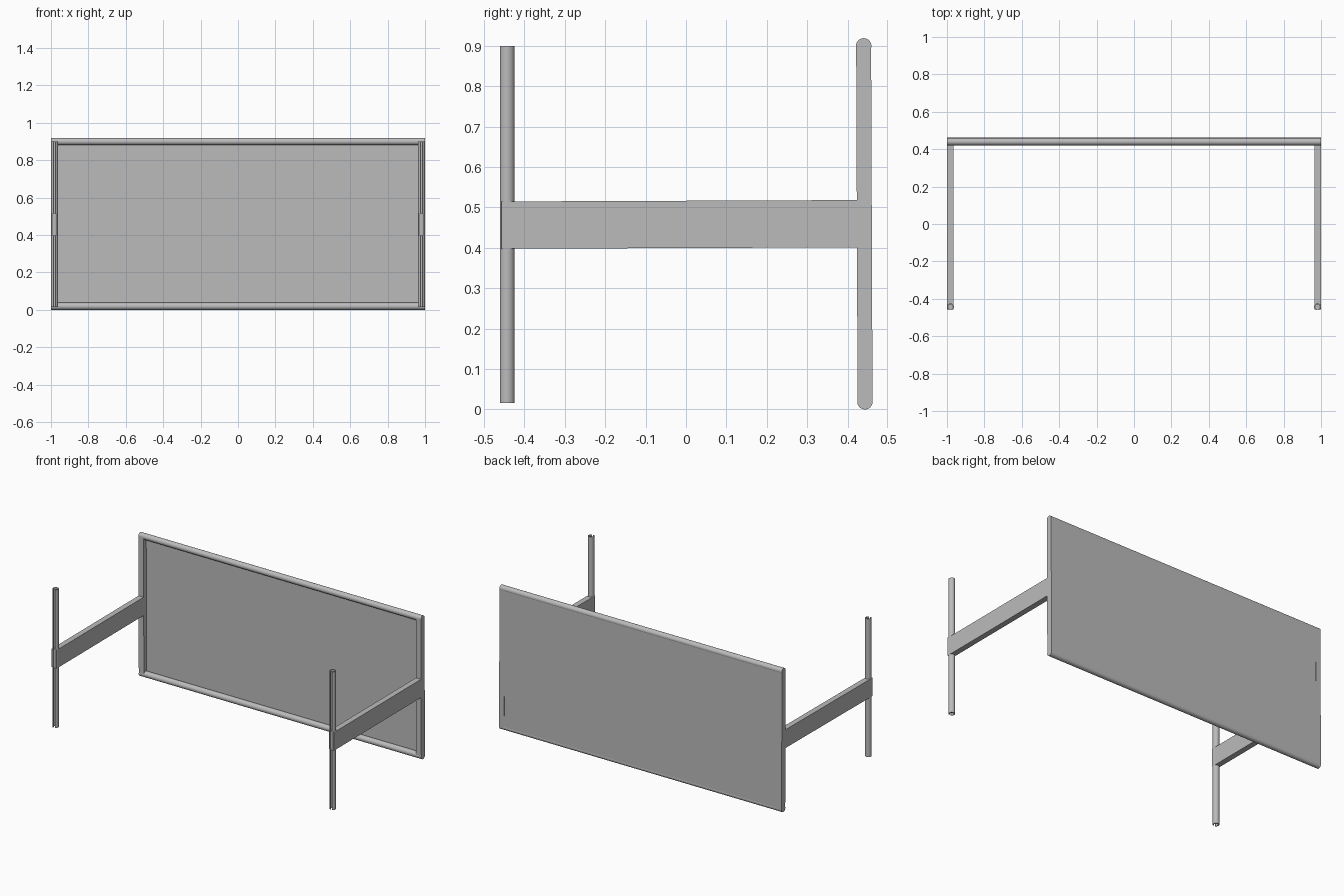
import bpy
import bmesh
import math
from mathutils import Matrix

cube = bpy.data.objects.get("Cube")
if cube:
    bpy.data.objects.remove(cube, do_unlink=True)

# Single grey finish
grey = bpy.data.materials.new("plain_grey")
grey.use_nodes = True
COLOUR = (0.5, 0.5, 0.5, 1)
grey.diffuse_color = COLOUR
grey.node_tree.nodes["Principled BSDF"].inputs["Base Color"].default_value = COLOUR

LEAN = 0.004      # slight forward lean of the back board
RAIL = 0.019      # rail and post radius
SIDE = 0.982      # centre line of posts and arms


def finish(name, bm, smooth=False):
    bmesh.ops.recalc_face_normals(bm, faces=bm.faces)
    mesh = bpy.data.meshes.new(name)
    bm.to_mesh(mesh)
    bm.free()
    mesh.materials.append(grey)
    obj = bpy.data.objects.new(name, mesh)
    bpy.context.collection.objects.link(obj)
    if smooth:
        bpy.ops.object.select_all(action="DESELECT")
        obj.select_set(True)
        bpy.context.view_layer.objects.active = obj
        bpy.ops.object.shade_smooth_by_angle(angle=math.radians(35))
    return obj


def box(name, centre, size, lean=0):
    bm = bmesh.new()
    bmesh.ops.create_cube(bm, size=1, matrix=Matrix.Diagonal((*size, 1)))
    obj = finish(name, bm)
    obj.location = centre
    obj.rotation_euler.x = lean
    return obj


def rail(name, y, z):
    bm = bmesh.new()
    bmesh.ops.create_cone(bm, cap_ends=True, segments=32, radius1=RAIL,
                          radius2=RAIL, depth=2,
                          matrix=Matrix.Rotation(math.pi / 2, 4, "Y"))
    obj = finish(name, bm, True)
    obj.location = (0, y, z)


def slotted_post(name, x, y, bottom, top):
    """Round tube with a narrow slot along its front."""
    bm = bmesh.new()
    gap, steps = 0.35, 28
    angles = [-math.pi / 2 + gap + (2 * math.pi - 2 * gap) * i / steps
              for i in range(steps + 1)]
    outline = [(RAIL * math.cos(a), RAIL * math.sin(a)) for a in angles]
    inner = RAIL * 0.65
    outline += [(inner * math.cos(a), inner * math.sin(a)) for a in reversed(angles)]
    lower = [bm.verts.new((px, py, bottom)) for px, py in outline]
    face = bm.faces.new(lower)
    lift = bmesh.ops.extrude_face_region(bm, geom=[face])["geom"]
    bmesh.ops.translate(bm, vec=(0, 0, top - bottom),
                        verts=[v for v in lift if isinstance(v, bmesh.types.BMVert)])
    obj = finish(name, bm, True)
    obj.location = (x, y, 0)


# Back board with round rails along its top and bottom
box("back_board", (0, 0.455, 0.46), (1.99, 0.009, 0.88), LEAN)
rail("top_rail", 0.440, 0.900)
rail("bottom_rail", 0.443, 0.019)

for label, sign in (("left", 1), ("right", -1)):
    x = sign * SIDE
    # Upright edge of the board
    box(label + "_board_edge", (x, 0.4415, 0.46), (0.036, 0.037, 0.881), LEAN)
    # Arm reaching forward
    box(label + "_arm", (x, -0.012, 0.458), (0.036, 0.89, 0.117), LEAN)
    # Free-standing front post
    slotted_post(label + "_front_post", sign * 0.981, -0.443, 0.016, 0.9)
